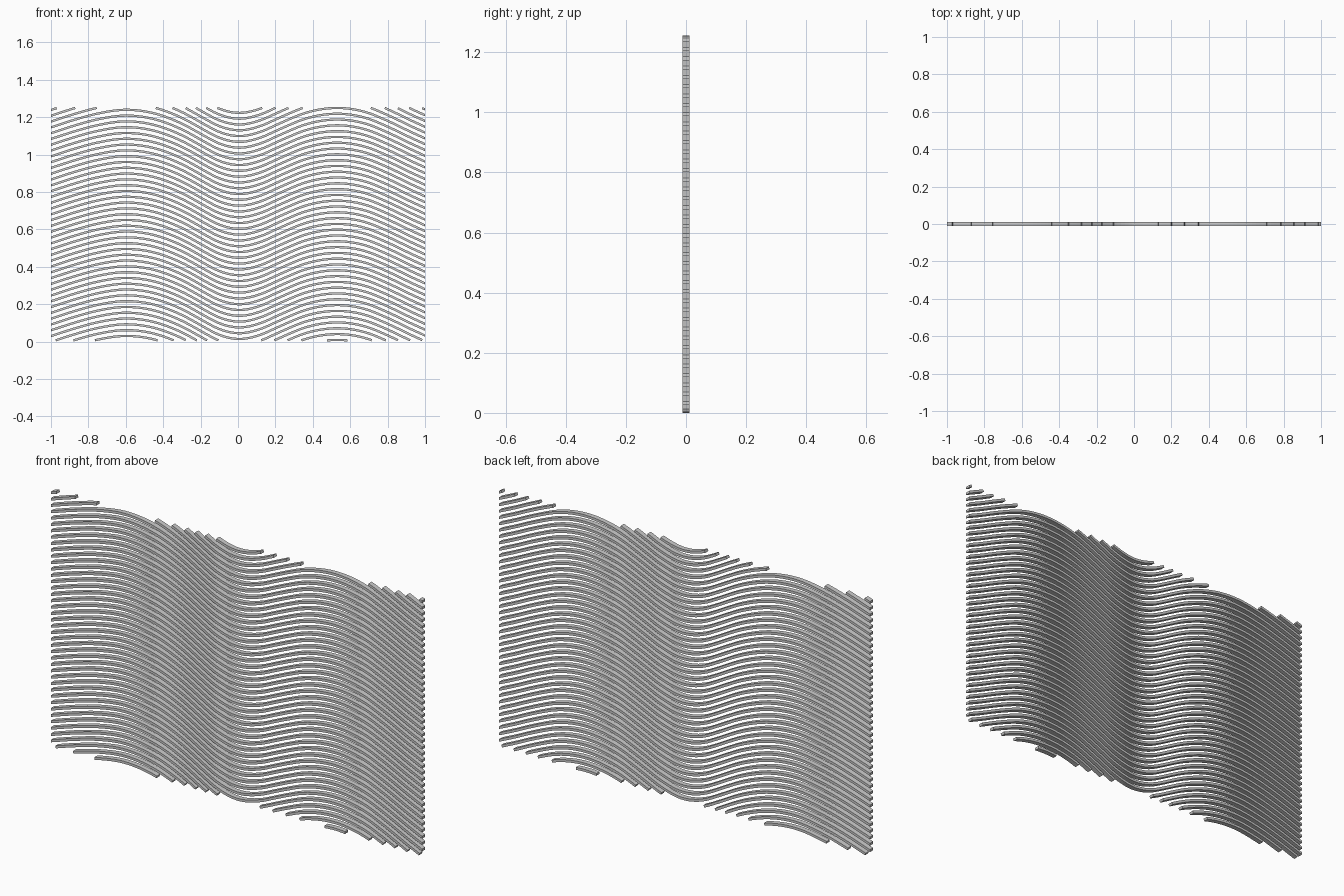
import bpy, bmesh, math

if "Cube" in bpy.data.objects:
    bpy.data.objects.remove(bpy.data.objects["Cube"])

W = 1.0                   # half width of panel
LOW, TOP = 0.006, 1.249   # height limits of the slat centre lines
PITCH = 0.031             # spacing between slats
THICK, DEPTH = 0.012, 0.024
STEPS = 400               # fine samples along x, so slats end close to the limits
EVERY = 4                 # keep every 4th sample inside a slat

# wave profile: x, height in pitches
WAVE = [(-1.0, 2.65), (-0.87, 4.0), (-0.755, 5.0), (-0.6, 5.68), (-0.44, 5.0),
        (-0.35, 4.0), (-0.285, 3.05), (-0.225, 2.0), (-0.17, 1.0), (-0.11, 0.0),
        (0.0, -0.85), (0.13, 0.0), (0.2, 1.0), (0.27, 2.0), (0.345, 2.98),
        (0.44, 3.75), (0.53, 4.0), (0.62, 3.75), (0.705, 3.05), (0.77, 2.2),
        (0.845, 1.1), (0.915, 0.0), (1.0, -1.25)]


def slope(i):
    # tangent weighted by neighbouring spans
    def chord(j):
        return (WAVE[j + 1][1] - WAVE[j][1]) / (WAVE[j + 1][0] - WAVE[j][0])
    if i == 0:
        return chord(0)
    if i == len(WAVE) - 1:
        return chord(i - 1)
    ha, hb = WAVE[i][0] - WAVE[i - 1][0], WAVE[i + 1][0] - WAVE[i][0]
    return (chord(i - 1) * hb + chord(i) * ha) / (ha + hb)


def wave(x):
    i = 0
    while i < len(WAVE) - 2 and x > WAVE[i + 1][0]:
        i += 1
    (x0, y0), (x1, y1) = WAVE[i], WAVE[i + 1]
    h = x1 - x0
    t = (x - x0) / h
    y = ((2*t**3 - 3*t*t + 1) * y0 + (t**3 - 2*t*t + t) * h * slope(i)
         + (3*t*t - 2*t**3) * y1 + (t**3 - t*t) * h * slope(i + 1))
    return y * PITCH


XS = [-W + 2 * W * s / STEPS for s in range(STEPS + 1)]
ZS = [wave(x) for x in XS]


def add_slat(bm, base, run):
    # rectangular section swept square to the wave, with blunt ends
    keep = [i for k, i in enumerate(run) if k % EVERY == 0 or i == run[-1]]
    rings = []
    for i in keep:
        a, b = max(i - 1, 0), min(i + 1, STEPS)
        ang = math.atan2(ZS[b] - ZS[a], XS[b] - XS[a])
        if i in (0, STEPS):       # panel sides are cut upright
            ang = 0.0
        dx, dz = -math.sin(ang) * THICK / 2, math.cos(ang) * THICK / 2
        rings.append([bm.verts.new((XS[i] + s * dx, y * DEPTH / 2,
                                    base + ZS[i] + s * dz))
                      for y, s in ((-1, -1), (1, -1), (1, 1), (-1, 1))])
    for a, b in zip(rings, rings[1:]):
        for k in range(4):
            n = (k + 1) % 4
            bm.faces.new((a[k], a[n], b[n], b[k]))
    bm.faces.new(rings[0])
    bm.faces.new(rings[-1][::-1])


# stack of wavy slats, each split into the runs that lie inside the panel
bm = bmesh.new()
for n in range(-2, 48):
    base, run = TOP - n * PITCH, []
    for i in range(STEPS + 2):
        if i <= STEPS and LOW <= base + ZS[i] <= TOP + 1e-4:
            run.append(i)
        else:
            if len(run) > 2:
                add_slat(bm, base, run)
            run = []
bmesh.ops.recalc_face_normals(bm, faces=bm.faces[:])
mesh = bpy.data.meshes.new("wavy_slats")
bm.to_mesh(mesh)
bm.free()
obj = bpy.data.objects.new("wavy_slats", mesh)
bpy.context.collection.objects.link(obj)
